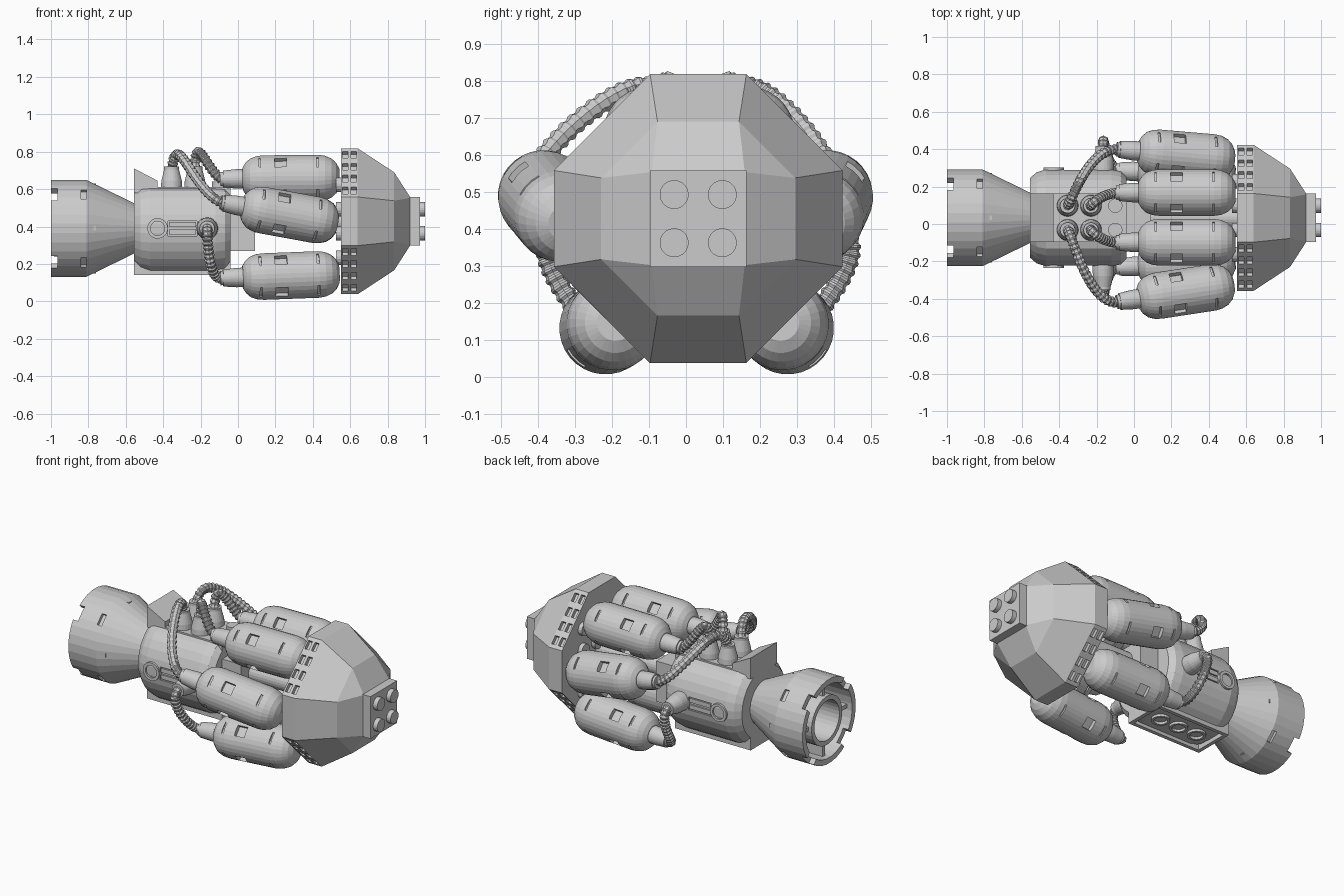
import bpy, bmesh, math
from mathutils import Vector, Matrix
from mathutils.geometry import interpolate_bezier

if "Cube" in bpy.data.objects:
    bpy.data.objects.remove(bpy.data.objects["Cube"])

CY = 0.033          # y of the symmetry plane
CZ = 0.39           # height of the body axis


def make(name, bm):
    bmesh.ops.remove_doubles(bm, verts=bm.verts, dist=1e-5)
    bmesh.ops.recalc_face_normals(bm, faces=bm.faces)
    me = bpy.data.meshes.new(name)
    bm.to_mesh(me)
    bm.free()
    ob = bpy.data.objects.new(name, me)
    bpy.context.collection.objects.link(ob)
    return ob


def loft(bm, rings, loop=False):
    rv = [[bm.verts.new(p) for p in r] for r in rings]
    n = len(rv[0])
    pairs = list(zip(rv, rv[1:])) + ([(rv[-1], rv[0])] if loop else [])
    for a, b in pairs:
        for i in range(n):
            j = (i + 1) % n
            bm.faces.new((a[i], a[j], b[j], b[i]))
    if not loop:
        bm.faces.new(rv[0])
        bm.faces.new(rv[-1])


def axis_matrix(origin, direction):
    q = Vector((1, 0, 0)).rotation_difference(Vector(direction).normalized())
    return Matrix.Translation(origin) @ q.to_matrix().to_4x4()


def revolve(name, profile, origin=(0, 0, 0), direction=(1, 0, 0), segs=32, loop=False):
    """Spin (distance, radius) points around an axis."""
    bm = bmesh.new()
    angs = [2 * math.pi * (i + 0.5) / segs for i in range(segs)]
    loft(bm, [[(x, r * math.cos(a), r * math.sin(a)) for a in angs] for x, r in profile], loop)
    bmesh.ops.transform(bm, matrix=axis_matrix(origin, direction), verts=bm.verts)
    return make(name, bm)


def add_box(bm, x, y, z, mat=Matrix()):
    m = mat @ Matrix.Translation((sum(x) / 2, sum(y) / 2, sum(z) / 2)) @ \
        Matrix.Diagonal((x[1] - x[0], y[1] - y[0], z[1] - z[0], 1))
    bmesh.ops.create_cube(bm, size=1, matrix=m)


def box(name, x, y, z):
    bm = bmesh.new()
    add_box(bm, x, y, z)
    return make(name, bm)


def cut(ob, bm):
    cutter = make("cutter", bm)
    cutter.hide_render = True
    mod = ob.modifiers.new("cut", 'BOOLEAN')
    mod.operation, mod.solver, mod.object = 'DIFFERENCE', 'EXACT', cutter
    bpy.context.view_layer.objects.active = ob
    bpy.ops.object.modifier_apply(modifier="cut")
    bpy.data.objects.remove(cutter)


def spin(angle, origin=(0, 0, 0)):
    return Matrix.Translation(origin) @ Matrix.Rotation(angle, 4, 'X')


# rear engine bell: hollow shell with notched rim
AX = (0, CY, CZ)
bell = revolve("engine_bell", [(-1, .26), (-.81, .26), (-.555, .135), (-.555, .09), (-.78, .18),
                               (-.82, .225), (-1, .225)], AX, loop=True)
bm = bmesh.new()
for k in range(4):
    m = spin(math.pi / 4 + k * math.pi / 2, AX)
    add_box(bm, (-1.05, -.965), (-.045, .045), (.2, .3), m)
    add_box(bm, (-.84, -.81), (-.035, .035), (.24, .3), m)
cut(bell, bm)
revolve("bell_inner_ring", [(-.985, .15), (-.75, .15), (-.75, .122), (-.985, .122)], AX, loop=True)
revolve("bell_floor", [(-.78, .2), (-.56, .1)], AX)
for k in range(4):
    bm = bmesh.new()
    add_box(bm, (-.965, -.76), (-.012, .012), (.14, .24), spin(k * math.pi / 2, AX))
    make("bell_rib", bm)

# main body: barrel with flattened top and bottom
body = revolve("body", [(-.555, .215), (-.52, .245), (-.47, .26), (-.12, .26), (-.07, .25), (-.04, .22)], AX)
for v in body.data.vertices:
    v.co.z = min(max(v.co.z, .16), .605)
bm = bmesh.new()
for s in (-1, 1):
    y = sorted((CY + s * .245, CY + s * .3))
    add_box(bm, (-.375, -.22), y, (.35, .43))
cut(body, bm)
for s in (-1, 1):
    y = sorted((CY + s * .22, CY + s * .255))
    for z in (.37, .41):
        box("side_bar", (-.37, -.225), y, (z - .013, z + .013))
    revolve("side_port", [(.2, .055), (.268, .055), (.268, .038), (.2, .038)],
            (-.43, CY, CZ), (0, s, 0), 24, loop=True)
box("body_deck", (-.43, -.04), (CY - .13, CY + .13), (.57, .612))

# open tray under the body with three tubes
tray = box("bottom_tray", (-.555, -.04), (CY - .13, CY + .13), (.14, .23))
bm = bmesh.new()
add_box(bm, (-.532, -.063), (CY - .107, CY + .107), (.1, .2))
cut(tray, bm)
for k in range(3):
    revolve("tray_tube", [(0, .053), (.06, .053), (.06, .038), (0, .038)],
            (-.2975 + (k - 1) * .13, CY, .145), (0, 0, 1), 24, loop=True)

# sloped fin block on the deck
bm = bmesh.new()
loft(bm, [[(-.555, y, .58), (-.43, y, .58), (-.43, y, .645), (-.555, y, .71)]
          for y in (CY - .13, CY + .13)])
make("fin_block", bm)
for s in (-1, 1):
    revolve("deck_stud", [(0, .038), (.03, .038)], (-.1, CY + s * .065, .61), (0, 0, 1), 24)

# neck between body and nose
box("neck_plate", (-.06, .09), (CY - .13, CY + .13), (.27, .52))
revolve("neck_shaft", [(.05, .06), (.57, .06)], (0, CY, .428), segs=24)


# octagonal nose
def octagon(x, h, f):
    pts = [(f, h), (h, f), (h, -f), (f, -h), (-f, -h), (-h, -f), (-h, f), (-f, h)]
    return [(x, CY + a, .428 + b) for a, b in pts]


bm = bmesh.new()
loft(bm, [octagon(.55, .39, .13), octagon(.64, .39, .13), octagon(.835, .262, .11), octagon(.92, .13, .125)])
nose = make("nose", bm)
bm = bmesh.new()
for k in range(4):
    m = spin(math.pi / 4 + k * math.pi / 2, (0, CY, .428))
    for t in (-.135, -.045, .045, .135):
        for x in (.56, .605):
            add_box(bm, (x, x + .028), (t - .026, t + .026), (.345, .42), m)
cut(nose, bm)
box("nose_plate", (.91, .972), (CY - .13, CY + .13), (.298, .558))
for a in (-.065, .065):
    for b in (-.065, .065):
        revolve("nose_stud", [(.96, .039), (1, .039)], (0, CY + a, .428 + b), segs=24)
for a in range(-1, 3):
    for b in range(-1, 3):
        revolve("nose_back_stud", [(.525, .039), (.555, .039)],
                (0, CY + (a - .5) * .13, .428 + (b - .5) * .13), segs=16)

# six tanks: start and end of each axis
TANK = [(-.115, .038), (-.1, .038), (-.1, .045), (-.03, .052), (.005, .052), (.005, .06), (.02, .085),
        (.045, .108), (.08, .121), (.115, .125), (.41, .125), (.445, .12), (.48, .105), (.505, .082), (.522, .05)]
tanks = [("top_tank", (.02, -.098, .655), (.545, -.098, .66)),
         ("top_tank", (.02, .168, .655), (.545, .168, .66)),
         ("side_tank", (.02, -.4, .508), (.545, -.32, .412)),
         ("side_tank", (.02, .39, .508), (.545, .345, .412)),
         ("bottom_tank", (.02, -.225, .128), (.545, -.19, .148)),
         ("bottom_tank", (.02, .28, .128), (.545, .255, .148))]
for name, a, b in tanks:
    d = Vector(b) - Vector(a)
    tank = revolve(name, TANK, a, d)
    base = axis_matrix(a, d)
    bm = bmesh.new()
    for k in range(4):
        m = base @ spin(math.pi / 4 + k * math.pi / 2)
        add_box(bm, (.175, .24), (-.032, .032), (.098, .15), m)      # window
        for x in (.09, .4):                                          # bracket grooves
            add_box(bm, (x, x + .012), (-.035, .035), (.112, .15), m)
    cut(tank, bm)


# ribbed hoses
def hose(name, p0, c1, c2, p3, n=90):
    pts = interpolate_bezier(*[Vector(p) for p in (p0, c1, c2, p3)], n)
    cu = bpy.data.curves.new(name, 'CURVE')
    cu.dimensions, cu.bevel_depth, cu.bevel_resolution = '3D', .029, 2
    cu.use_fill_caps = True
    sp = cu.splines.new('POLY')
    sp.points.add(n - 1)
    for i, p in enumerate(pts):
        sp.points[i].co = (*p, 1)
        sp.points[i].radius = 1 if (i // 2) % 2 else .82
    sp.use_smooth = False
    bpy.context.collection.objects.link(bpy.data.objects.new(name, cu))


CONE = [(0, .058), (.04, .055), (.1, .04), (.115, .04)]
for s in (-1, 1):
    def P(x, y, z):
        return (x, CY + s * y, z)
    # hose sockets on the deck and on the body flank
    for x in (-.355, -.23):
        revolve("deck_socket", CONE, P(x, .065, .605), (0, 0, 1), 24)
    revolve("flank_socket", [(.2, .058)] + [(t + .27, r) for t, r in CONE], (-.165, CY, CZ), (0, s, 0), 24)
    side_y = .453 if s < 0 else .366
    hose("side_hose", P(-.355, .065, .69), P(-.33, .09, .95), P(-.25, side_y, .6), P(-.09, side_y, .528))
    hose("top_hose", P(-.23, .065, .69), P(-.23, .07, .93), P(-.17, .13, .7), P(-.09, .133, .655), 60)
    hose("bottom_hose", P(-.165, .37, .39), P(-.165, .5, .37), P(-.16, .28, .11), P(-.09, .262, .124), 70)
